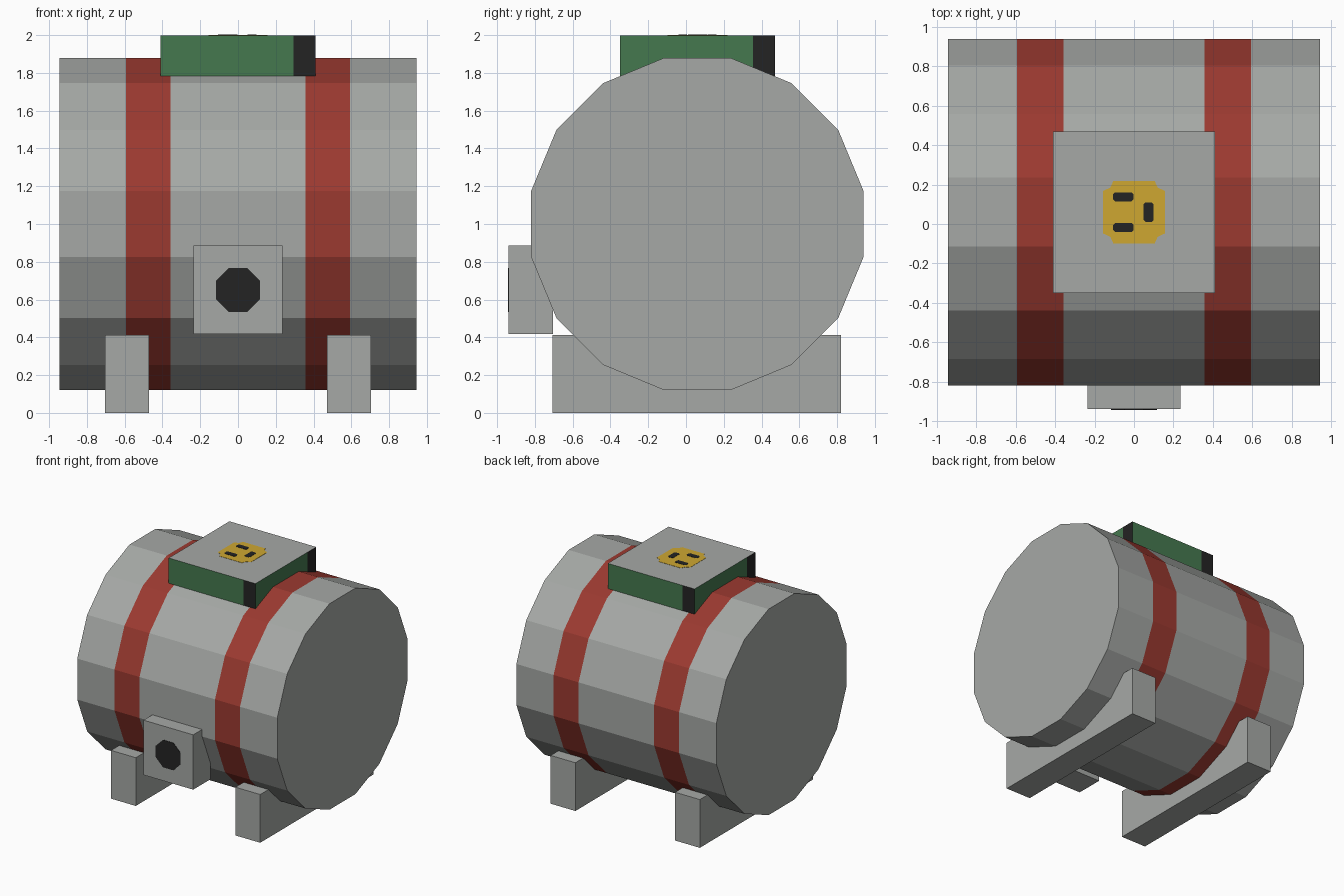
import bpy, bmesh
from math import pi
from mathutils import Matrix, Vector

cube = bpy.data.objects.get("Cube")
if cube:
    bpy.data.objects.remove(cube, do_unlink=True)


def material(name, r, g, b):
    mat = bpy.data.materials.new(name)
    mat.use_nodes = True
    mat.diffuse_color = (r, g, b, 1)
    mat.node_tree.nodes["Principled BSDF"].inputs["Base Color"].default_value = (r, g, b, 1)
    return mat


GREY = material("grey metal", 0.38, 0.395, 0.38)
RED = material("red band", 0.33, 0.042, 0.03)
GREEN = material("green trim", 0.06, 0.19, 0.078)
BLACK = material("black", 0.017, 0.017, 0.017)
YELLOW = material("yellow socket", 0.62, 0.39, 0.031)


def finish(bm, name, *mats):
    bmesh.ops.recalc_face_normals(bm, faces=bm.faces)
    mesh = bpy.data.meshes.new(name)
    bm.to_mesh(mesh)
    bm.free()
    for mat in mats:
        mesh.materials.append(mat)
    obj = bpy.data.objects.new(name, mesh)
    bpy.context.collection.objects.link(obj)
    return obj


def box_mesh(low, high):
    bm = bmesh.new()
    low, high = Vector(low), Vector(high)
    size = Matrix.Diagonal((*(high - low), 1))
    bmesh.ops.create_cube(bm, size=1, matrix=Matrix.Translation((low + high) / 2) @ size)
    return bm


def cut(bm, point, normal):
    geom = bm.verts[:] + bm.edges[:] + bm.faces[:]
    bmesh.ops.bisect_plane(bm, geom=geom, plane_co=point, plane_no=normal)


def plate(name, outline, place, mat, thick=0.003):
    """Thin raised plate, drawn in its own flat plane and then placed."""
    bm = bmesh.new()
    face = bm.faces.new([bm.verts.new((x, y, 0)) for x, y in outline])
    new = bmesh.ops.extrude_face_region(bm, geom=[face])["geom"]
    top = [v for v in new if isinstance(v, bmesh.types.BMVert)]
    bmesh.ops.translate(bm, verts=top, vec=(0, 0, thick))
    bm.transform(place)
    return finish(bm, name, mat)


def chamfered(w, h, c):
    """Rectangle outline of half sizes w, h with corners cut by c."""
    return [(w - c, -h), (w, c - h), (w, h - c), (w - c, h),
            (c - w, h), (-w, h - c), (-w, c - h), (c - w, -h)]


CENTRE_Y = 0.06

# Barrel with two painted bands
bm = bmesh.new()
spin = Matrix.Rotation(pi / 2, 4, "Y") @ Matrix.Rotation(pi / 16, 4, "Z")
bmesh.ops.create_cone(bm, cap_ends=True, segments=16, radius1=0.897, radius2=0.897,
                      depth=1.89, matrix=Matrix.Translation((0, CENTRE_Y, 1)) @ spin)
for x in (-0.593, -0.357, 0.357, 0.593):
    cut(bm, (x, 0, 0), (1, 0, 0))
for f in bm.faces:
    f.material_index = int(0.357 < abs(f.calc_center_median().x) < 0.593)
finish(bm, "barrel", GREY, RED)

# Support feet
for side, name in ((1, "left_foot"), (-1, "right_foot")):
    x = side * 0.588
    finish(box_mesh((x - 0.117, -0.707, 0), (x + 0.117, 0.82, 0.412)), name, GREY)

# Front outlet block and its round port
finish(box_mesh((-0.235, -0.94, 0.417), (0.235, -0.705, 0.885)), "front_block", GREY)
place = Matrix.Translation((0, -0.94, 0.65)) @ Matrix.Rotation(pi / 2, 4, "X")
plate("front_port", chamfered(0.117, 0.117, 0.068), place, BLACK)

# Top box: green sides, each with a black strip at its right-hand end
bm = box_mesh((-0.41, CENTRE_Y - 0.41, 1.77), (0.41, CENTRE_Y + 0.41, 1.998))
for s in (-0.295, 0.295):
    cut(bm, (s, 0, 0), (1, 0, 0))
    cut(bm, (0, CENTRE_Y + s, 0), (0, 1, 0))
bm.normal_update()
for f in bm.faces:
    if abs(f.normal.z) < 0.5:
        along = Vector((0, 0, 1)).cross(f.normal)
        offset = f.calc_center_median() - Vector((0, CENTRE_Y, 0))
        f.material_index = 2 if along.dot(offset) > 0.295 else 1
finish(bm, "top_box", GREY, GREEN, BLACK)

# Socket on the lid: notched yellow plate with three slots
corner = [(0.157, 0.108), (0.12, 0.125), (0.105, 0.159)]
outline = []
for sx, sy in ((1, 1), (-1, 1), (-1, -1), (1, -1)):
    points = [(sx * x, sy * y) for x, y in corner]
    outline += points if sx == sy else points[::-1]
plate("socket_plate", outline, Matrix.Translation((0, CENTRE_Y, 1.997)), YELLOW)
for name, x, y, w, h in (("upper_slot", -0.054, 0.078, 0.052, 0.023),
                         ("lower_slot", -0.054, -0.078, 0.052, 0.023),
                         ("side_slot", 0.074, 0, 0.025, 0.05)):
    place = Matrix.Translation((x, CENTRE_Y + y, 1.999))
    plate(name, chamfered(w, h, 0.01), place, BLACK)
